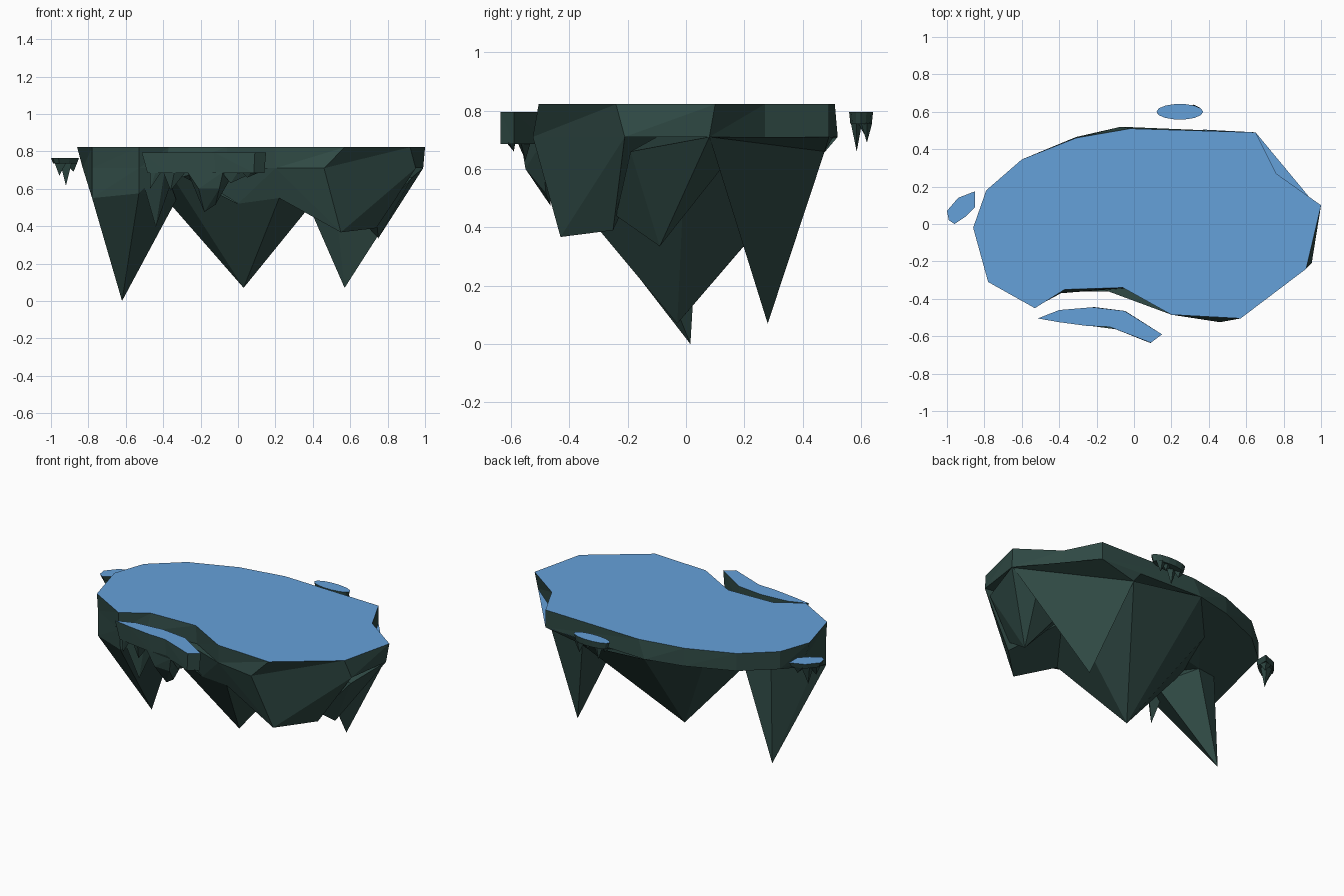
import bpy, bmesh, math

if "Cube" in bpy.data.objects:
    bpy.data.objects.remove(bpy.data.objects["Cube"])


def material(name, rgb):
    m = bpy.data.materials.new(name)
    m.diffuse_color = (*rgb, 1)
    m.use_nodes = True
    m.node_tree.nodes["Principled BSDF"].inputs["Base Color"].default_value = m.diffuse_color
    return m


ROCK = material("dark_green_rock", (0.029, 0.068, 0.059))
BLUE = material("blue_top", (0.13, 0.355, 0.70))


def finish(name, bm, blue_top=True):
    """Make the object; upward faces are blue, all others are rock."""
    bmesh.ops.recalc_face_normals(bm, faces=bm.faces)
    bm.normal_update()
    for f in bm.faces:
        f.material_index = 1 if blue_top and f.normal.z > 0.95 else 0
    me = bpy.data.meshes.new(name)
    bm.to_mesh(me)
    bm.free()
    me.materials.append(ROCK)
    me.materials.append(BLUE)
    ob = bpy.data.objects.new(name, me)
    bpy.context.collection.objects.link(ob)
    return ob


def slab(name, top, z_top, low, z_low):
    """Flat plate between two outlines with matching point counts."""
    bm = bmesh.new()
    a = [bm.verts.new((x, y, z_top)) for x, y in top]
    b = [bm.verts.new((x, y, z_low)) for x, y in low]
    bm.faces.new(a)
    bm.faces.new(b[::-1])
    n = len(a)
    for i in range(n):
        j = (i + 1) % n
        bm.faces.new((a[j], a[i], b[i]))
        bm.faces.new((a[j], b[i], b[j]))
    return finish(name, bm)


def spike(name, ring, tip):
    """Hanging pyramid; its open base sits against the plate above."""
    bm = bmesh.new()
    r = [bm.verts.new(p) for p in ring]
    t = bm.verts.new(tip)
    for i in range(len(r)):
        bm.faces.new((r[i], r[(i + 1) % len(r)], t))
    return finish(name, bm, False)


def chunk(name, pts, blue_top=False):
    """Faceted rock as a convex hull."""
    bm = bmesh.new()
    for p in pts:
        bm.verts.new(p)
    res = bmesh.ops.convex_hull(bm, input=bm.verts)
    junk = [v for v in res["geom_interior"] if isinstance(v, bmesh.types.BMVert)]
    if junk:
        bmesh.ops.delete(bm, geom=junk, context='VERTS')
    return finish(name, bm, blue_top)


def rim(*pts, z=0.71):
    return [(x, y, z) for x, y in pts]


# main island plate
top = [(-.86, -.02), (-.78, -.31), (-.53, -.45), (-.37, -.35), (-.06, -.34),
       (.20, -.485), (.57, -.505), (.92, -.24), (1.0, .10), (.76, .27),
       (.65, .49), (-.02, .51), (-.31, .46), (-.60, .345), (-.79, .18)]
low = [(-.83, -.01), (-.78, -.30), (-.53, -.445), (-.39, -.37), (-.05, -.343),
       (.20, -.485), (.46, -.525), (.95, -.21), (.99, .08), (.76, .27),
       (.65, .49), (-.07, .52), (-.31, .465), (-.60, .345), (-.79, .18)]
slab("island_plate", top, .822, low, .71)

# corner points shared by neighbouring rocks
back = (.40, .475, .66)
inner = (-.45, .05, .58)
left = (-.78, -.30, .55)
front_a = (0, -.36, .52)
front_b = (.22, -.43, .55)

# three large hanging spikes
chunk("left_spike", rim((-.78, -.30), (-.53, -.44), (-.39, -.365), (-.6, 0)) +
      [left, (-.53, -.43, .575), inner, (-.33, -.20, .54), (-.62, .015, 0)])
spike("middle_spike", rim((.55, 0)) + [back] +
      rim((-.07, .52), (-.35, .3), (-.53, -.1), (-.38, -.36)) + [front_a, front_b],
      (.03, -.03, .07))
chunk("right_spike", rim((.29, .2), (.5, .08), (.98, .08)) + [back, (.57, .28, .07)])

# small overhang above the middle spike
chunk("front_overhang", rim((-.05, -.343), (.20, -.485), (.1, -.1), (-.3, -.3)) + [front_a, front_b])

# low blue ledge at the back right notch
chunk("notch_ledge", rim((.99, .08), (.65, .49), (.37, .505), (.4, .1)) + [back], True)

# rock masses filling the underside
chunk("front_right_rock", rim((.20, -.485), (.46, -.525), (.95, -.21), (.35, -.1)) +
      [front_b, (.55, -.43, .367), (.74, -.25, .39)])
chunk("right_rock", rim((.99, .08), (.4, -.1), (.5, .2)) +
      [(.93, -.19, .66), (.83, .12, .60), (.75, -.09, .335), (.74, -.24, .44)])
chunk("back_left_rock", rim((-.07, .52), (-.31, .465), (-.60, .345), (-.79, .18),
                            (-.83, -.01), (-.78, -.30), (-.1, 0)) + [inner, left])
spike("front_left_shard", rim((-.53, -.44), (-.39, -.365), (-.33, -.28), (-.5, -.25)),
      (-.44, -.37, .395))

# front islet
f_top = [(-.515, -.505), (-.40, -.46), (-.22, -.445), (-.05, -.465), (.15, -.59),
         (.09, -.635), (-.13, -.55), (-.25, -.545), (-.40, -.525)]
f_low = [(x * .94, y) for x, y in f_top]
slab("front_islet", f_top, .795, f_low, .685)
chunk("front_islet_rock", rim((-.27, -.54), (-.08, -.565), (-.02, -.495), (-.27, -.46), z=.69) +
      [(-.21, -.545, .60), (-.18, -.465, .475), (-.12, -.48, .515), (-.10, -.55, .60)])

# its hanging shards: x, y, half width, half depth, tip
for i, (x, y, w, d, tip) in enumerate([
        (-.44, -.503, .03, .008, (-.47, -.49, .60)),
        (-.34, -.495, .06, .033, (-.36, -.49, .59)),
        (.0, -.555, .09, .022, (-.04, -.55, .63)),
        (.07, -.60, .05, .015, (.05, -.59, .66))]):
    spike("front_islet_shard_%d" % i,
          rim((x - w, y), (x, y - d), (x + w, y - d * .5), (x + w * .6, y + d), z=.69), tip)

# left islet
l_top = [(-1.0, .07), (-.99, .02), (-.96, 0), (-.90, .04), (-.85, .09), (-.85, .175), (-.94, .14)]
l_mid = [(-.925 + (x + .925) * .85, .085 + (y - .085) * .85) for x, y in l_top]
slab("left_islet", l_top, .765, l_mid, .735)
for i, (x, y, tip) in enumerate([(-.92, .09, (-.92, .08, .615)), (-.95, .06, (-.955, .05, .67)),
                                 (-.89, .12, (-.88, .13, .69))]):
    spike("left_islet_shard_%d" % i,
          rim((x - .03, y - .03), (x + .03, y - .01), (x + .02, y + .035), (x - .03, y + .02), z=.737), tip)

# back islet
b_top = [(.245 + .125 * math.cos(t * math.tau / 14), .6 + .042 * math.sin(t * math.tau / 14))
         for t in range(14)]
b_low = [(.245 + (x - .245) * .9, .6 + (y - .6) * .9) for x, y in b_top]
slab("back_islet", b_top, .795, b_low, .755)
for i, (x, y, z) in enumerate([(.16, .59, .72), (.21, .585, .66), (.27, .61, .72), (.32, .62, .69)]):
    spike("back_islet_shard_%d" % i,
          rim((x - .035, y), (x, y - .02), (x + .035, y), (x, y + .018), z=.757), (x, y, z))
